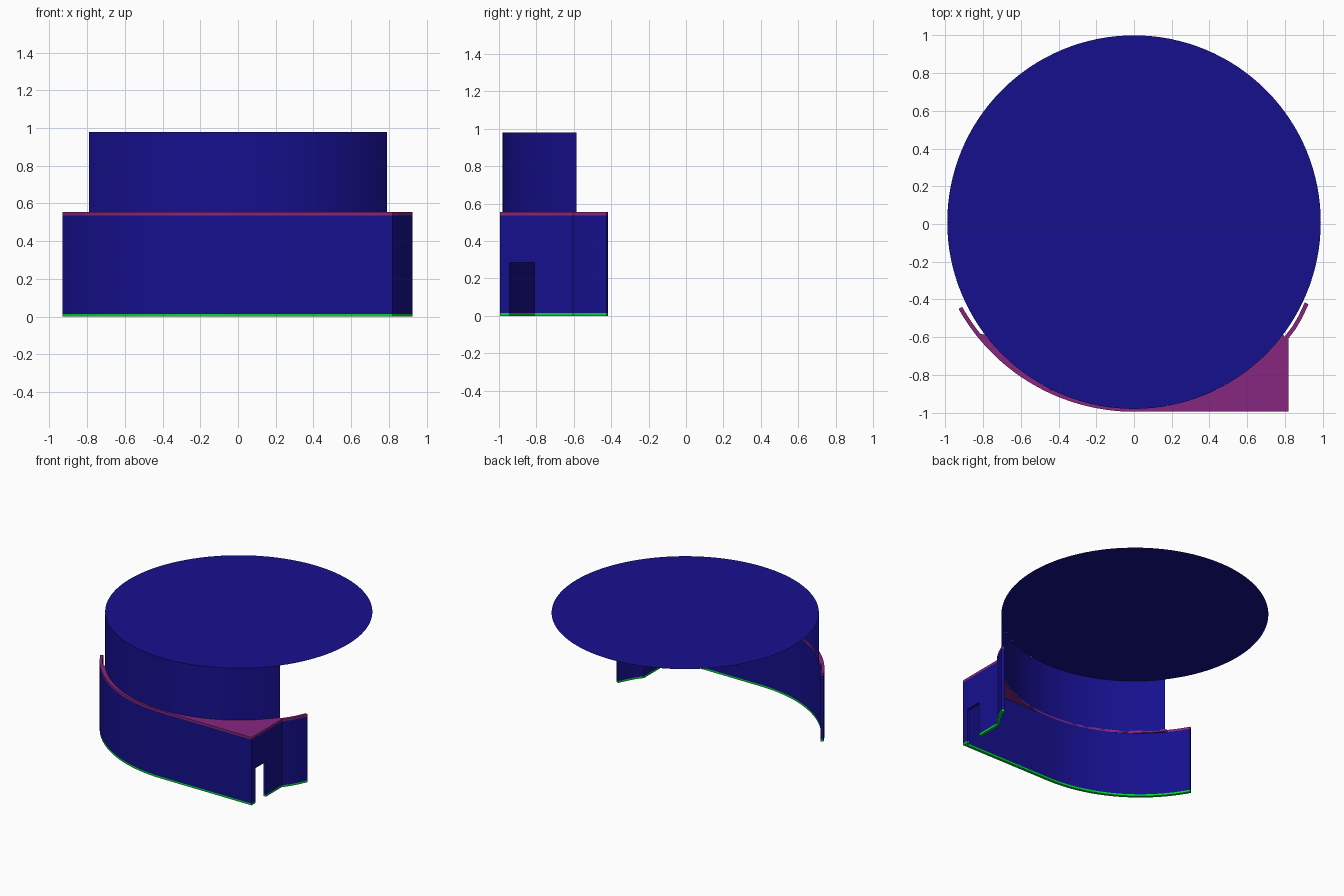
import bpy, bmesh
from math import sin, cos, asin, radians
from mathutils import Vector

if "Cube" in bpy.data.objects:
    bpy.data.objects.remove(bpy.data.objects["Cube"])


def material(name, rgb):
    m = bpy.data.materials.new(name)
    m.diffuse_color = (*rgb, 1)
    m.use_nodes = True
    m.node_tree.nodes["Principled BSDF"].inputs["Base Color"].default_value = m.diffuse_color
    return m


BLUE = material("blue", (0.008, 0.005, 0.27))
PURPLE = material("purple", (0.24, 0.02, 0.21))
GREEN = material("green", (0.0, 0.7, 0.03))


def finish(name, bm, mat):
    me = bpy.data.meshes.new(name)
    bm.to_mesh(me)
    bm.free()
    ob = bpy.data.objects.new(name, me)
    bpy.context.collection.objects.link(ob)
    me.materials.append(mat)
    bpy.context.view_layer.objects.active = ob
    bpy.ops.object.select_all(action='DESELECT')
    ob.select_set(True)
    bpy.ops.object.shade_smooth_by_angle(angle=radians(30))
    return ob


def arc(cy, r, a0, a1, n):
    """Points on a circle about (0, cy); angle 0 points to the front."""
    return [Vector((r * sin(a), cy - r * cos(a)))
            for a in (a0 + (a1 - a0) * i / n for i in range(n + 1))]


def offset(path, d):
    """Mitred offset to the left of an open path."""
    out = []
    for i, p in enumerate(path):
        dirs = []
        if i > 0:
            dirs.append((p - path[i - 1]).normalized())
        if i < len(path) - 1:
            dirs.append((path[i + 1] - p).normalized())
        ns = [Vector((-v.y, v.x)) for v in dirs]
        n = sum(ns, Vector((0, 0))).normalized()
        out.append(p + n * d / n.dot(ns[0]))
    return out


def prism(name, outline, z0, z1, mat):
    bm = bmesh.new()
    base = bm.faces.new([bm.verts.new((p.x, p.y, z0)) for p in outline])
    ext = bmesh.ops.extrude_face_region(bm, geom=[base], use_keep_orig=True)
    vs = [g for g in ext["geom"] if isinstance(g, bmesh.types.BMVert)]
    bmesh.ops.translate(bm, verts=vs, vec=(0, 0, z1 - z0))
    bmesh.ops.recalc_face_normals(bm, faces=bm.faces)
    return finish(name, bm, mat)


# Plan outline of the lower wall: left arc, straight front, corner, right end
CY, R = 0.071, 1.066
outer = arc(CY, R, -asin(0.93 / R), 0, 32)
outer += [Vector((0.82, -0.995))]
outer += [Vector(p) for p in ((0.82, -0.605), (0.858, -0.555), (0.893, -0.495), (0.925, -0.425))]
inner = offset(outer, 0.022)
footprint = outer + inner[::-1]

# Upper wall follows the edge of the top disc
half = asin(0.79 / 0.99)
upper = arc(0.01, 0.99, -half, half, 40)

base_strip = prism("base_strip", footprint, 0, 0.015, GREEN)
lower_wall = prism("lower_wall", footprint, 0.015, 0.537, BLUE)

# Ledge: wall footprint filled in as far as the upper wall
right_inner = [p for p in inner[::-1] if p.x > 0.79 and p.y > -0.7]
left_inner = [p for p in inner[::-1] if p.x < -0.79 and p.y > -0.585]
prism("ledge", outer + right_inner + upper[::-1] + left_inner, 0.537, 0.555, PURPLE)

# Doorway through the side wall
bpy.ops.mesh.primitive_cube_add(size=1, location=(0.81, -0.8775, 0.1325))
cutter = bpy.context.object
cutter.name = "doorway_cutter"
cutter.scale = (0.1, 0.135, 0.305)
cutter.hide_render = True
cutter.display_type = 'WIRE'
for ob in (base_strip, lower_wall):
    mod = ob.modifiers.new("doorway", 'BOOLEAN')
    mod.operation = 'DIFFERENCE'
    mod.object = cutter

# Upper wall, a single curved sheet
bm = bmesh.new()
rows = [[bm.verts.new((p.x, p.y, z)) for p in upper] for z in (0.545, 0.98)]
for i in range(len(upper) - 1):
    bm.faces.new((rows[0][i], rows[0][i + 1], rows[1][i + 1], rows[1][i]))
finish("upper_wall", bm, BLUE)

# Top disc, a flat sheet
bm = bmesh.new()
bmesh.ops.create_circle(bm, cap_ends=True, segments=128, radius=0.99)
bmesh.ops.translate(bm, verts=bm.verts, vec=(0, 0.01, 0.98))
finish("top_disc", bm, BLUE)
